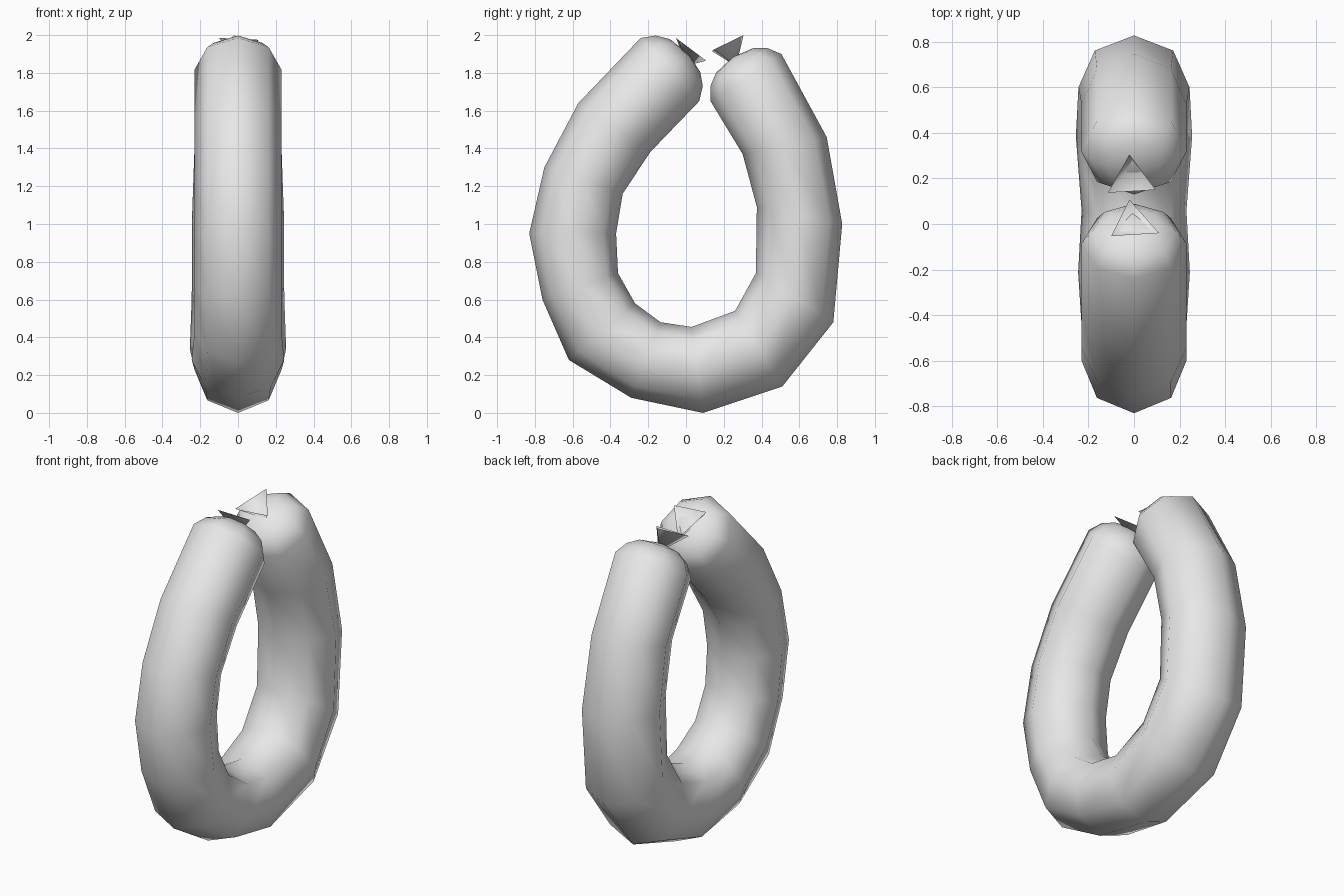
import bpy, bmesh
from math import sin, cos, pi
from mathutils import Vector

if "Cube" in bpy.data.objects:
    bpy.data.objects.remove(bpy.data.objects["Cube"])

grey = bpy.data.materials.new("plain_grey")
grey.use_nodes = True
grey.diffuse_color = (0.8, 0.8, 0.8, 1)
grey.node_tree.nodes["Principled BSDF"].inputs["Base Color"].default_value = (0.8, 0.8, 0.8, 1)

SIDES = 8


def finish(bm, name):
    bmesh.ops.recalc_face_normals(bm, faces=bm.faces)
    for face in bm.faces:
        face.smooth = True
    mesh = bpy.data.meshes.new(name)
    bm.to_mesh(mesh)
    bm.free()
    mesh.materials.append(grey)
    obj = bpy.data.objects.new(name, mesh)
    bpy.context.collection.objects.link(obj)
    return obj


def add_ring(bm, centre, across, width):
    return [bm.verts.new(centre + across * cos(2 * pi * i / SIDES)
                         + Vector((width * sin(2 * pi * i / SIDES), 0, 0)))
            for i in range(SIDES)]


# Bent tube: outer and inner bend points (y, z) of each ring
outer = [(-.24, 1.985), (-.57, 1.64), (-.75, 1.30), (-.83, .95), (-.76, .60),
         (-.62, .28), (-.29, .08), (.09, 0), (.51, .14), (.78, .48),
         (.827, 1.0), (.745, 1.46), (.505, 1.90)]
inner = [(.07, 1.65), (-.19, 1.38), (-.335, 1.16), (-.37, .95), (-.36, .74),
         (-.27, .58), (-.135, .48), (.03, .455), (.26, .54), (.37, .74),
         (.375, 1.09), (.30, 1.37), (.13, 1.65)]
wide = {6: .245, 8: .255, 9: .245, 10: .243}

sections = []
for i, (o, n) in enumerate(zip(outer, inner)):
    po, pn = Vector((0, *o)), Vector((0, *n))
    sections.append(((po + pn) / 2, (po - pn) / 2, wide.get(i, .23)))


# Rounded ends: shrinking rings pushed out along the end direction
def cap(section, sign):
    centre, across, width = section
    out = across.cross(Vector((sign, 0, 0))).normalized()
    rings = [(centre + out * d, across * s, width * s)
             for d, s in ((.068, .8), (.109, .52))]
    return rings, centre + out * .13


start_rings, start_tip = cap(sections[0], -1)
end_rings, end_tip = cap(sections[-1], 1)
if start_tip.z < sections[0][0].z:
    start_rings, start_tip = cap(sections[0], 1)
if end_tip.z < sections[-1][0].z:
    end_rings, end_tip = cap(sections[-1], -1)

bm = bmesh.new()
rings = [add_ring(bm, *s) for s in start_rings[::-1] + sections + end_rings]
for a, b in zip(rings, rings[1:]):
    for i in range(SIDES):
        j = (i + 1) % SIDES
        bm.faces.new((a[i], a[j], b[j], b[i]))
for ring, tip in ((rings[0], start_tip), (rings[-1], end_tip)):
    point = bm.verts.new(tip)
    for i in range(SIDES):
        bm.faces.new((ring[i], ring[(i + 1) % SIDES], point))
finish(bm, "sausage_body")


# Tied ends: open three-sided funnels
def funnel(name, apex, rim):
    bm = bmesh.new()
    point = bm.verts.new(apex)
    corners = [bm.verts.new(c) for c in rim]
    for i in range(3):
        bm.faces.new((corners[i], corners[(i + 1) % 3], point))
    finish(bm, name)


funnel("front_tied_end", (0, .005, 1.837),
       [(-.02, .107, 1.865), (.11, -.04, 1.975), (-.10, -.053, 1.985)])
funnel("back_tied_end", (0, .265, 1.835),
       [(-.02, .305, 2.0), (-.115, .137, 1.915), (.095, .15, 1.925)])
